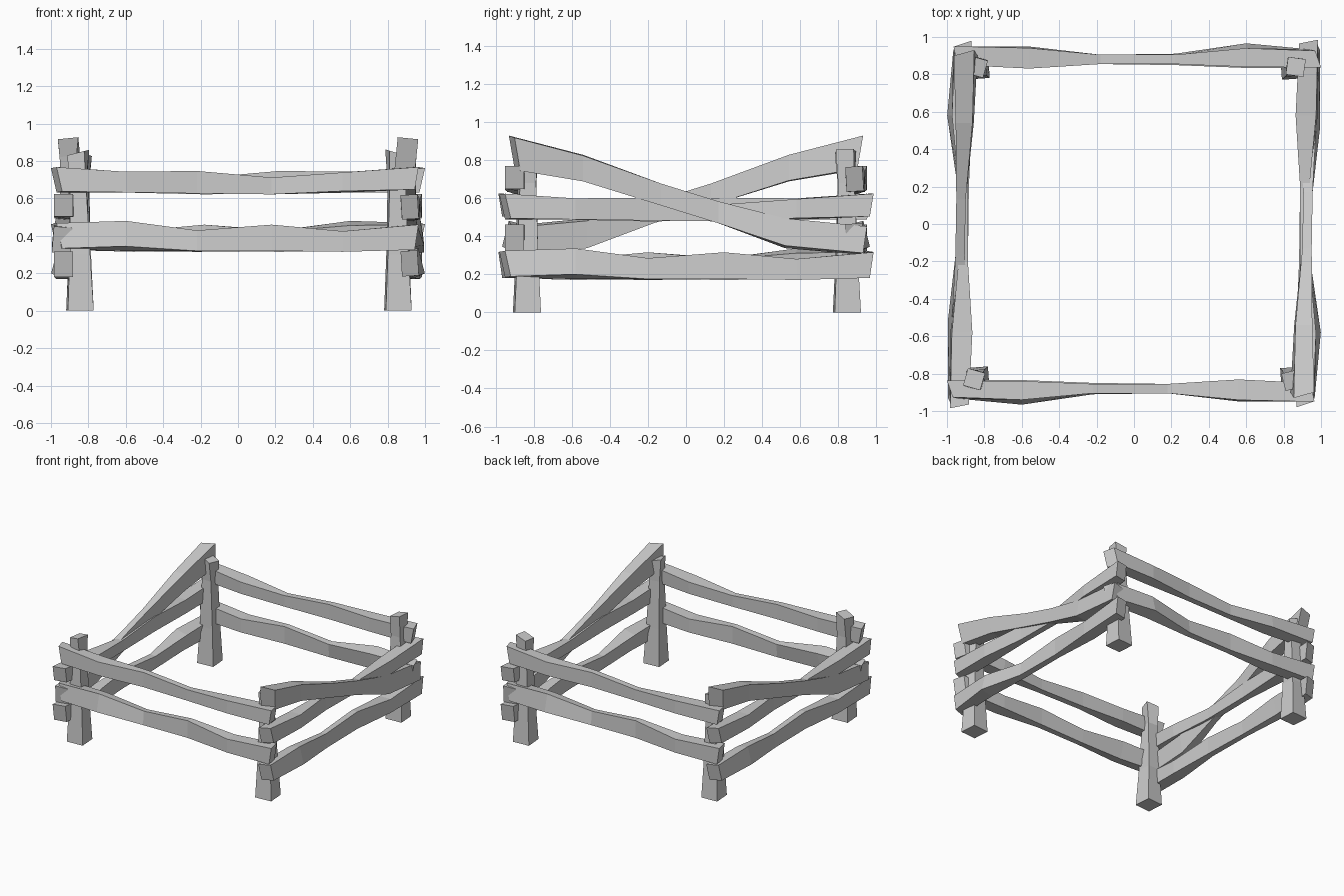
import bpy, bmesh, math
from mathutils import Matrix

if "Cube" in bpy.data.objects:
    bpy.data.objects.remove(bpy.data.objects["Cube"])


def skin(name, rings, turn):
    """Skin four-sided rings into a closed beam, then turn it in quarter turns about z."""
    bm = bmesh.new()
    loops = [[bm.verts.new(p) for p in r] for r in rings]
    for a, b in zip(loops, loops[1:]):
        for i in range(4):
            j = (i + 1) % 4
            bm.faces.new((a[i], a[j], b[j], b[i]))
    bm.faces.new(loops[0][::-1])
    bm.faces.new(loops[-1])
    bmesh.ops.recalc_face_normals(bm, faces=bm.faces)
    bm.transform(Matrix.Rotation(turn * math.pi / 2, 4, 'Z'))
    me = bpy.data.meshes.new(name)
    bm.to_mesh(me)
    bm.free()
    ob = bpy.data.objects.new(name, me)
    bpy.context.collection.objects.link(ob)


def beam(name, sections, turn, along=0, out=0, up=0):
    """Section: position along, distance outward, height, width, depth, roll."""
    rings = []
    for k, (s, d, z, w, h, roll) in enumerate(sections):
        ring = []
        for su, sv in ((-1, -1), (1, -1), (1, 1), (-1, 1)):
            u, v = su * w / 2, sv * h / 2
            c, n = math.cos(roll), math.sin(roll)
            # hewn ends are cut slightly askew
            skew = 0
            if k == 0:
                skew = 0.015 * su - 0.015 * sv
            elif k == len(sections) - 1:
                skew = 0.01 * su + 0.01 * sv
            ring.append((s + along + skew, -(d + out + u * c - v * n), z + up + u * n + v * c))
        rings.append(ring)
    skin(name, rings, turn)


upper = [(-.97, .885, .700, .09, .13, .06), (-.60, .89, .688, .10, .11, 0),
         (-.22, .88, .687, .05, .12, 0), (.18, .88, .667, .05, .09, 0),
         (.56, .89, .685, .11, .10, .08), (.945, .90, .708, .10, .12, 0)]
lower = [(-.97, .885, .398, .09, .135, .06), (-.60, .90, .400, .10, .14, .25),
         (-.22, .88, .372, .05, .11, .1), (.18, .88, .390, .05, .14, 0),
         (.56, .89, .370, .10, .11, 0), (.945, .90, .393, .10, .135, 0)]
brace = [(-.90, .90, .835, .11, .175, -.1), (-.54, .905, .757, .09, .135, -.05),
         (-.13, .925, .618, .05, .115, 0), (.17, .93, .525, .05, .115, 0),
         (.52, .94, .415, .09, .145, .15), (.93, .94, .377, .10, .14, .08)]

# Rails on four sides; side rails sit lower and a little further out
for k, side in enumerate(("front", "right", "back", "left")):
    shift = dict(along=.02, out=.033, up=-.145) if k % 2 else {}
    beam(side + "_upper_rail", upper, k, **shift)
    beam(side + "_lower_rail", lower, k, **shift)
    # Slanted broken rails on left and right
    if k % 2:
        beam(side + "_slanted_rail", brace, k)


def post(name, bx, by, tx, ty, twist, slope):
    """Tapered post with a twisted head and sloping top."""
    rings = []
    for z, size, t, a in ((0, .138, 0, 0), (.30, .11, .3, .05), (.68, .085, .75, .4), (.845, .095, 1, 1)):
        cx, cy = bx + (tx - bx) * t, by + (ty - by) * t
        ring = []
        for i in range(4):
            ang = math.radians(45 + 90 * i + 4 + twist * a)
            x, y = (size * .7071 * f(ang) for f in (math.cos, math.sin))
            ring.append((cx + x, cy + y, z + (slope * x if t == 1 else 0)))
        rings.append(ring)
    skin(name, rings, 0)


# Corner posts
post("front_left_post", -.845, -.835, -.855, -.83, -20, .25)
post("front_right_post", .855, -.835, .845, -.835, 10, -.3)
post("back_right_post", .855, .845, .865, .84, -12, .25)
post("back_left_post", -.845, .845, -.84, .84, -20, -.3)
